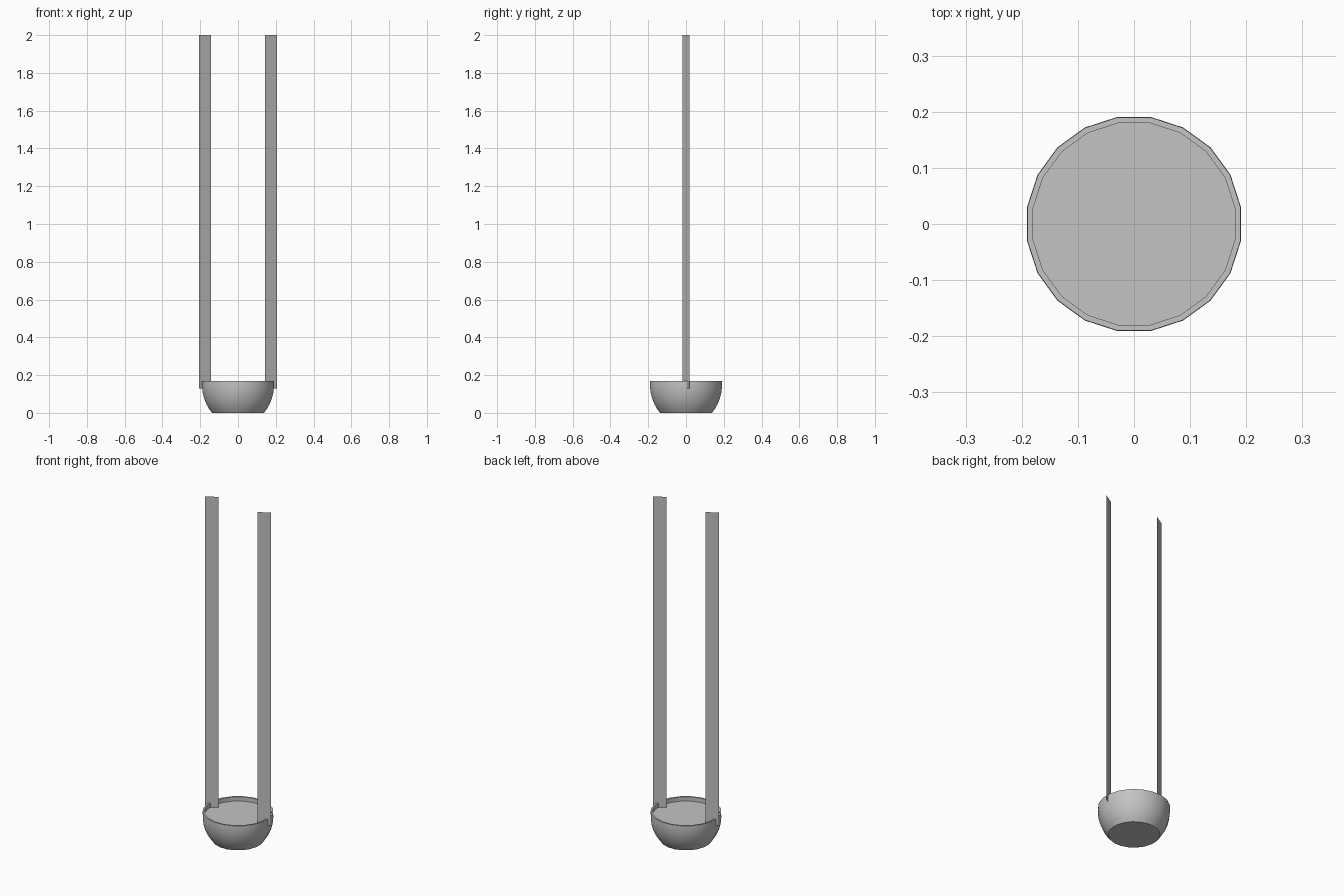
import bpy, bmesh, math

if "Cube" in bpy.data.objects:
    bpy.data.objects.remove(bpy.data.objects["Cube"])

SIDES = 20

grey = bpy.data.materials.new("plain_grey")
grey.diffuse_color = (0.55, 0.55, 0.55, 1)
grey.use_nodes = True
grey.node_tree.nodes["Principled BSDF"].inputs["Base Color"].default_value = grey.diffuse_color


def make_object(name, bm, smooth=False):
    mesh = bpy.data.meshes.new(name)
    bm.normal_update()
    bm.to_mesh(mesh)
    bm.free()
    mesh.materials.append(grey)
    if smooth:
        mesh.polygons.foreach_set("use_smooth", [True] * len(mesh.polygons))
        mesh.set_sharp_from_angle(angle=math.radians(30))
    obj = bpy.data.objects.new(name, mesh)
    bpy.context.collection.objects.link(obj)
    return obj


def ring(bm, r, z):
    # half-step offset puts flat sides on the x and y axes
    angles = [(i + 0.5) * 2 * math.pi / SIDES for i in range(SIDES)]
    return [bm.verts.new((r * math.cos(a), r * math.sin(a), z)) for a in angles]


# Bowl: rounded outer wall, flat foot, flat rim and short inner wall
RIM, SOIL = 0.17, 0.145
profile = []
for i in range(9):
    z = RIM * i / 8
    profile.append((0.193 * math.sqrt(1 - ((z - 0.15) / 0.216) ** 2), z))
profile += [(0.182, RIM), (0.182, SOIL)]

bm = bmesh.new()
rings = [ring(bm, r, z) for r, z in profile]
for lo, hi in zip(rings, rings[1:]):
    for i in range(SIDES):
        j = (i + 1) % SIDES
        bm.faces.new((lo[i], lo[j], hi[j], hi[i]))
bm.faces.new(rings[0][::-1])
make_object("bowl", bm, smooth=True)

# Flat fill inside the bowl
bm = bmesh.new()
bm.faces.new(ring(bm, 0.182, SOIL))
make_object("bowl_fill", bm)

# Two flat hanging straps, turned slightly and crossing the rim
for side, name in ((-1, "left_strap"), (1, "right_strap")):
    bm = bmesh.new()
    cx = 0.1745 * side
    corners = [(-1, 0.13), (1, 0.13), (1, 2.0), (-1, 2.0)]
    bm.faces.new([bm.verts.new((cx + 0.0315 * s, 0.019 * s, z)) for s, z in corners])
    make_object(name, bm)
